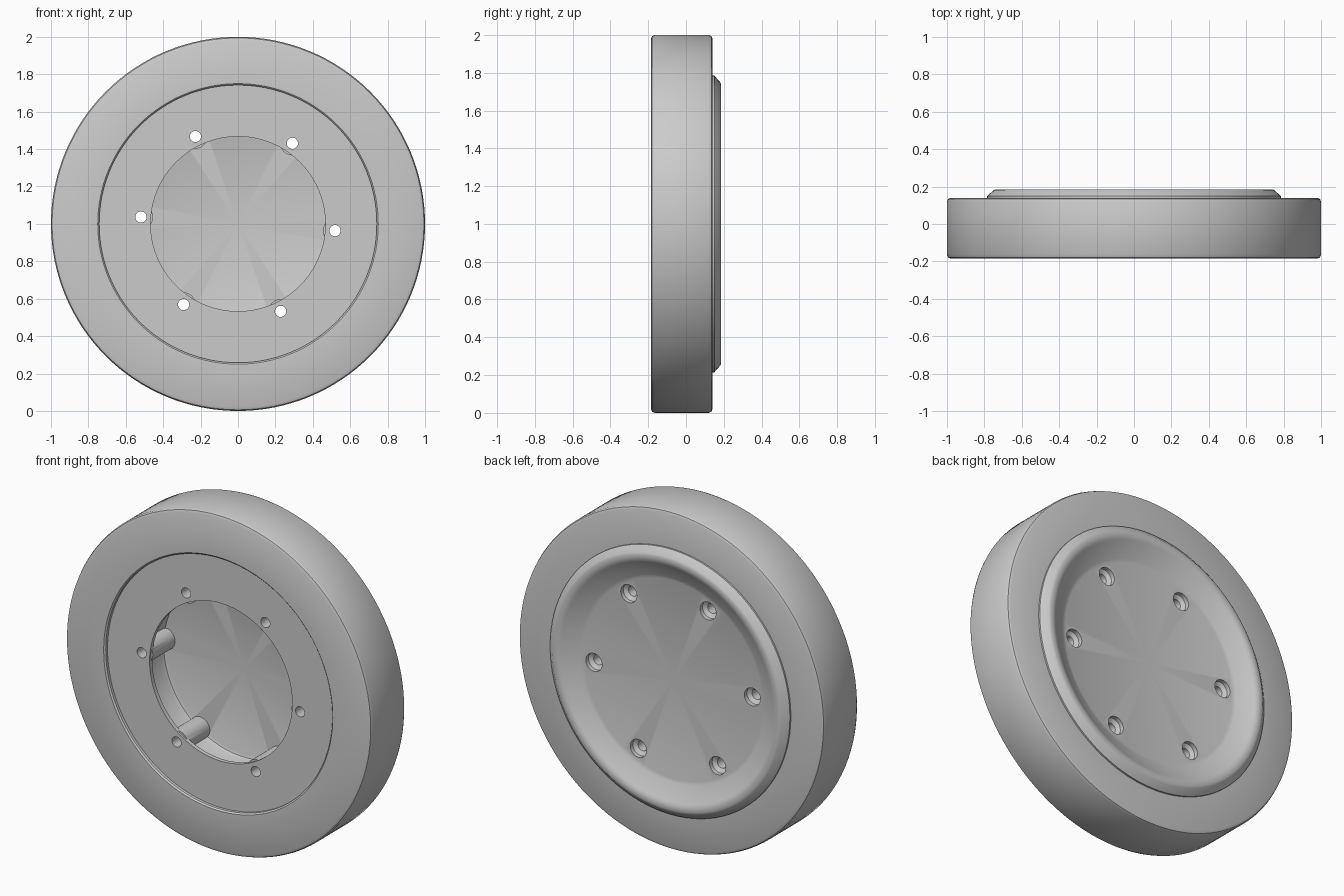
import bpy, bmesh, math
from mathutils import Matrix

cube = bpy.data.objects.get("Cube")
if cube:
    bpy.data.objects.remove(cube, do_unlink=True)

AXIS_Z = 1.0        # height of the wheel axis
HOLE_RING = 0.52    # radius of the bolt circle

metal = bpy.data.materials.new("plain grey")
metal.use_nodes = True
grey = (0.6, 0.6, 0.6, 1)
metal.diffuse_color = grey
metal.node_tree.nodes["Principled BSDF"].inputs["Base Color"].default_value = grey


def lathe(name, profile, segments, x=0.0, z=AXIS_Z, closed=True):
    """Turn a (radius, y) profile about an axis parallel to y."""
    bm = bmesh.new()
    verts = [bm.verts.new((r, y, 0)) for r, y in profile]
    edges = [bm.edges.new(pair) for pair in zip(verts, verts[1:])]
    if closed:
        edges.append(bm.edges.new((verts[-1], verts[0])))
    bmesh.ops.spin(bm, geom=verts + edges, axis=(0, 1, 0), cent=(0, 0, 0),
                   angle=math.tau, steps=segments, use_duplicate=False)
    bmesh.ops.remove_doubles(bm, verts=bm.verts, dist=0.0002)
    bmesh.ops.recalc_face_normals(bm, faces=bm.faces)
    bm.transform(Matrix.Translation((x, 0, z)))
    mesh = bpy.data.meshes.new(name)
    bm.to_mesh(mesh)
    bm.free()
    obj = bpy.data.objects.new(name, mesh)
    bpy.context.collection.objects.link(obj)
    mesh.materials.append(metal)
    return obj


def activate(obj):
    bpy.ops.object.select_all(action='DESELECT')
    obj.select_set(True)
    bpy.context.view_layer.objects.active = obj


def combine(target, tool, operation):
    activate(target)
    mod = target.modifiers.new(operation, 'BOOLEAN')
    mod.operation, mod.object, mod.solver = operation, tool, 'EXACT'
    bpy.ops.object.modifier_apply(modifier=mod.name)
    bpy.data.objects.remove(tool, do_unlink=True)


# Outer ring with rounded shoulders
ring = lathe("outer_ring", [
    (0.742, 0.14), (0.742, -0.177), (0.75, -0.185), (0.98, -0.185),
    (0.994, -0.179), (1.0, -0.165), (1.0, 0.12), (0.994, 0.134), (0.98, 0.14)], 128)

# Hub: dished back with a raised rim, hollow undercut pocket at the front
hub = lathe("hub", [
    (0, 0.12), (0.585, 0.12), (0.605, 0.126), (0.695, 0.175), (0.705, 0.181),
    (0.72, 0.185), (0.74, 0.185), (0.75, 0.181), (0.785, 0.15), (0.785, 0.135),
    (0.745, 0.135), (0.745, -0.16), (0.467, -0.16), (0.467, -0.135),
    (0.53, -0.135), (0.53, 0.04), (0.524, 0.054), (0.51, 0.06), (0, 0.06)],
    96, closed=False)

# Bolt bosses inside the pocket, then countersunk through holes
for i in range(6):
    a = math.radians(60 * i - 4)
    x, z = HOLE_RING * math.cos(a), AXIS_Z + HOLE_RING * math.sin(a)
    boss = lathe("boss", [(0, -0.148), (0.065, -0.148), (0.065, 0.09), (0, 0.09)],
                 24, x, z, closed=False)
    combine(hub, boss, 'UNION')
    cutter = lathe("hole_cutter", [(0, -0.3), (0.03, -0.3), (0.03, 0.08), (0.053, 0.095),
                                   (0.053, 0.3), (0, 0.3)], 24, x, z, closed=False)
    combine(hub, cutter, 'DIFFERENCE')

for obj in (ring, hub):
    activate(obj)
    bpy.ops.object.shade_smooth_by_angle(angle=math.radians(40))
